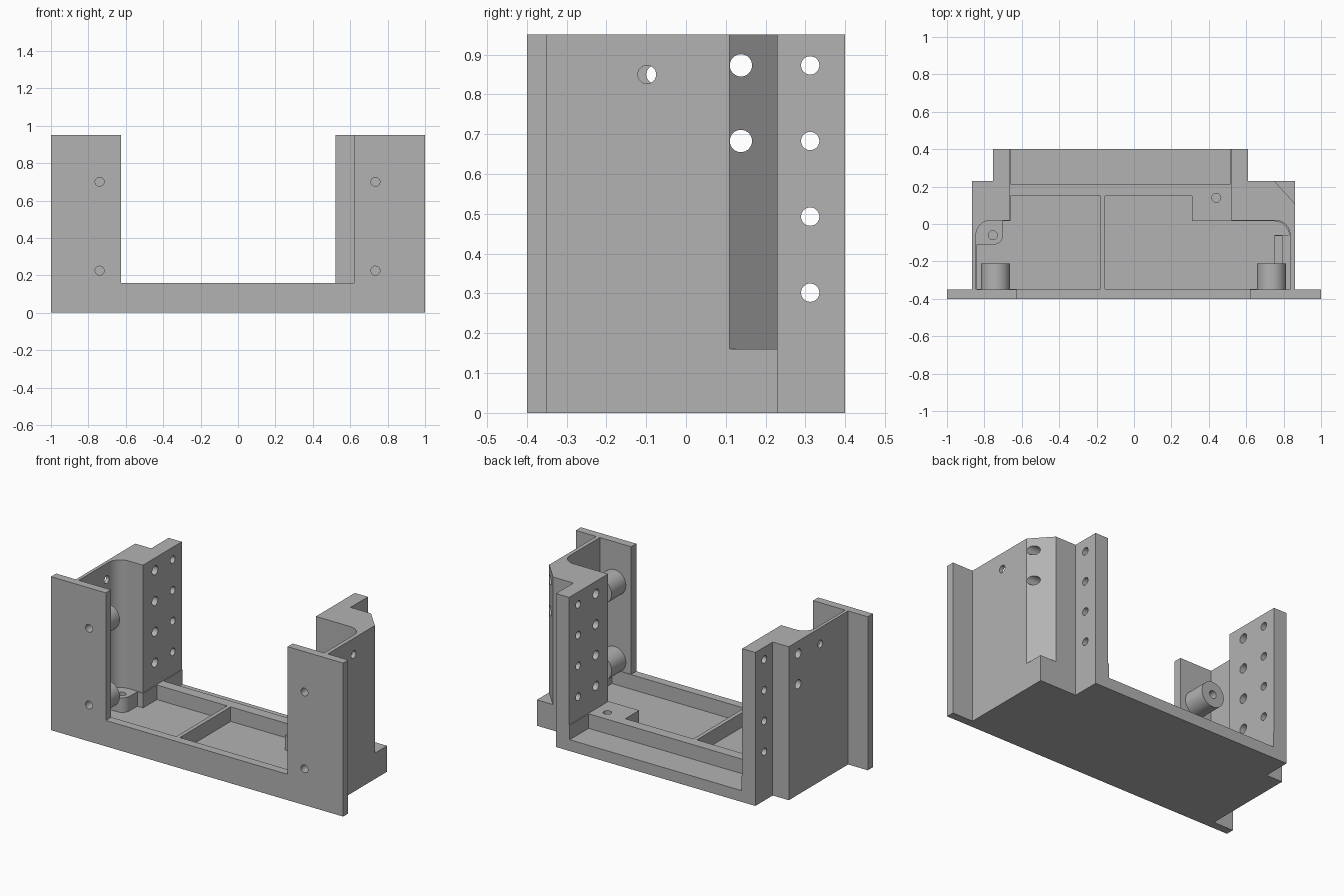
import bpy, bmesh, math
from mathutils import Matrix, Vector

cube = bpy.data.objects.get("Cube")
if cube:
    bpy.data.objects.remove(cube, do_unlink=True)

grey = bpy.data.materials.new("plain grey")
grey.use_nodes = True
COLOUR = (0.45, 0.45, 0.45, 1)
grey.diffuse_color = COLOUR
grey.node_tree.nodes["Principled BSDF"].inputs["Base Color"].default_value = COLOUR


def make_object(name, bm):
    bmesh.ops.recalc_face_normals(bm, faces=bm.faces[:])
    mesh = bpy.data.meshes.new(name)
    bm.to_mesh(mesh)
    bm.free()
    mesh.materials.append(grey)
    obj = bpy.data.objects.new(name, mesh)
    bpy.context.collection.objects.link(obj)
    return obj


def prism(name, outline, z0, z1):
    """Extrude an outline in the ground plane from z0 to z1."""
    bm = bmesh.new()
    face = bm.faces.new([bm.verts.new((x, y, z0)) for x, y in outline])
    top = bmesh.ops.extrude_face_region(bm, geom=[face])["geom"]
    verts = [v for v in top if isinstance(v, bmesh.types.BMVert)]
    bmesh.ops.translate(bm, verts=verts, vec=(0, 0, z1 - z0))
    return make_object(name, bm)


def box(name, x0, x1, y0, y1, z0, z1):
    return prism(name, [(x0, y0), (x1, y0), (x1, y1), (x0, y1)], z0, z1)


def rods(name, segments, sides=32):
    """Cylinders given as (start, end, radius), in one mesh."""
    bm = bmesh.new()
    for start, end, radius in segments:
        a, b = Vector(start), Vector(end)
        turn = (b - a).to_track_quat("Z", "Y").to_matrix().to_4x4()
        bmesh.ops.create_cone(bm, cap_ends=True, segments=sides, radius1=radius,
                              radius2=radius, depth=(b - a).length,
                              matrix=Matrix.Translation((a + b) / 2) @ turn)
    return make_object(name, bm)


def arc(cx, cy, r, start, end, steps=10):
    angles = [math.radians(start + (end - start) * i / steps) for i in range(steps + 1)]
    return [(cx + r * math.cos(a), cy + r * math.sin(a)) for a in angles]


def cut(target, cutter, keep=False):
    mod = target.modifiers.new("cut", "BOOLEAN")
    mod.operation, mod.solver, mod.object = "DIFFERENCE", "EXACT", cutter
    bpy.context.view_layer.objects.active = target
    bpy.ops.object.modifier_apply(modifier=mod.name)
    if not keep:
        bpy.data.objects.remove(cutter, do_unlink=True)


H, RIM, FLOOR = 0.95, 0.16, 0.07

# Solid block with front flanges and a stepped back
frame = prism("bracket_frame", [
    (-1, -0.4), (1, -0.4), (1, -0.35), (0.86, -0.35), (0.86, 0.23), (0.61, 0.23),
    (0.61, 0.4), (-0.755, 0.4), (-0.755, 0.23), (-0.865, 0.23), (-0.865, -0.35),
    (-1, -0.35)], 0, H)

# Main opening with rounded side bays
cut(frame, prism("opening_cutter", [
    (-0.625, -0.5), (0.62, -0.5), (0.62, -0.35), (0.835, -0.35)]
    + arc(0.755, -0.06, 0.08, 0, 90)
    + [(0.52, 0.02), (0.52, 0.5), (-0.665, 0.5), (-0.665, 0.02)]
    + arc(-0.765, -0.06, 0.08, 90, 180)
    + [(-0.845, -0.35), (-0.625, -0.35)], RIM, 1.2))

# Floor pockets, leaving the rib, the tabs and the corner block
cut(frame, prism("left_pocket_cutter", [
    (-0.84, -0.347), (-0.18, -0.347), (-0.18, 0.15), (-0.66, 0.15), (-0.66, 0.015),
    (-0.7, 0.015)] + arc(-0.75, -0.06, 0.05, 0, -90)
    + [(-0.84, -0.11)], FLOOR, 0.3))
cut(frame, prism("right_pocket_cutter", [
    (-0.155, -0.347), (0.75, -0.347), (0.75, -0.06), (0.83, -0.06)]
    + arc(0.75, -0.065, 0.08, 10, 90)
    + [(0.31, 0.015), (0.31, 0.15), (-0.155, 0.15)], FLOOR, 0.3))
cut(frame, box("tab_step_cutter", 0.74, 0.79, -0.345, -0.065, 0.12, 0.3))

# Low ledge at the back
cut(frame, box("ledge_cutter", -0.661, 0.516, 0.215, 0.5, FLOOR, 0.3))

# Chamfered back corner above the base
cut(frame, prism("chamfer_cutter", [
    (0.741, 0.24), (0.869, 0.1), (0.95, 0.1), (0.95, 0.24)], RIM, 1.2))

# Cross holes in the two columns
holes = []
for z in (0.302, 0.493, 0.683, 0.873):
    through = z > 0.6
    for inner, side in ((-0.665, -1), (0.52, 1)):
        start = inner - side * 0.05
        holes.append(((start, 0.312, z), (side * 0.95, 0.312, z), 0.023))
        end = side * 0.95 if through else inner + side * 0.14
        holes.append(((start, 0.138, z), (end, 0.138, z), 0.028))
# Wall holes and floor holes
holes += [((0.8, -0.098, 0.85), (0.95, -0.098, 0.85), 0.023),
          ((-0.95, -0.077, 0.85), (-0.8, -0.077, 0.85), 0.023),
          ((-0.755, -0.06, 0.08), (-0.755, -0.06, 0.25), 0.024),
          ((0.44, 0.14, 0.08), (0.44, 0.14, 0.25), 0.024)]
cut(frame, rods("hole_cutter", holes))

# Screw bosses behind the front flanges
parts = [frame]
screws = rods("screw_cutter", [((x, -0.5, z), (x, -0.15, z), 0.024)
                               for x in (-0.74, 0.735) for z in (0.225, 0.7)])
cut(frame, screws, keep=True)
for side, x in (("right", -0.74), ("left", 0.735)):
    for level, z in (("lower", 0.225), ("upper", 0.7)):
        boss = rods(f"{side}_{level}_boss", [((x, -0.36, z), (x, -0.21, z), 0.078)], 48)
        cut(boss, screws, keep=True)
        parts.append(boss)
bpy.data.objects.remove(screws, do_unlink=True)

# Smooth the round surfaces and keep edges sharp
bpy.ops.object.select_all(action="DESELECT")
for part in parts:
    part.select_set(True)
bpy.context.view_layer.objects.active = frame
bpy.ops.object.shade_smooth_by_angle(angle=math.radians(30))
